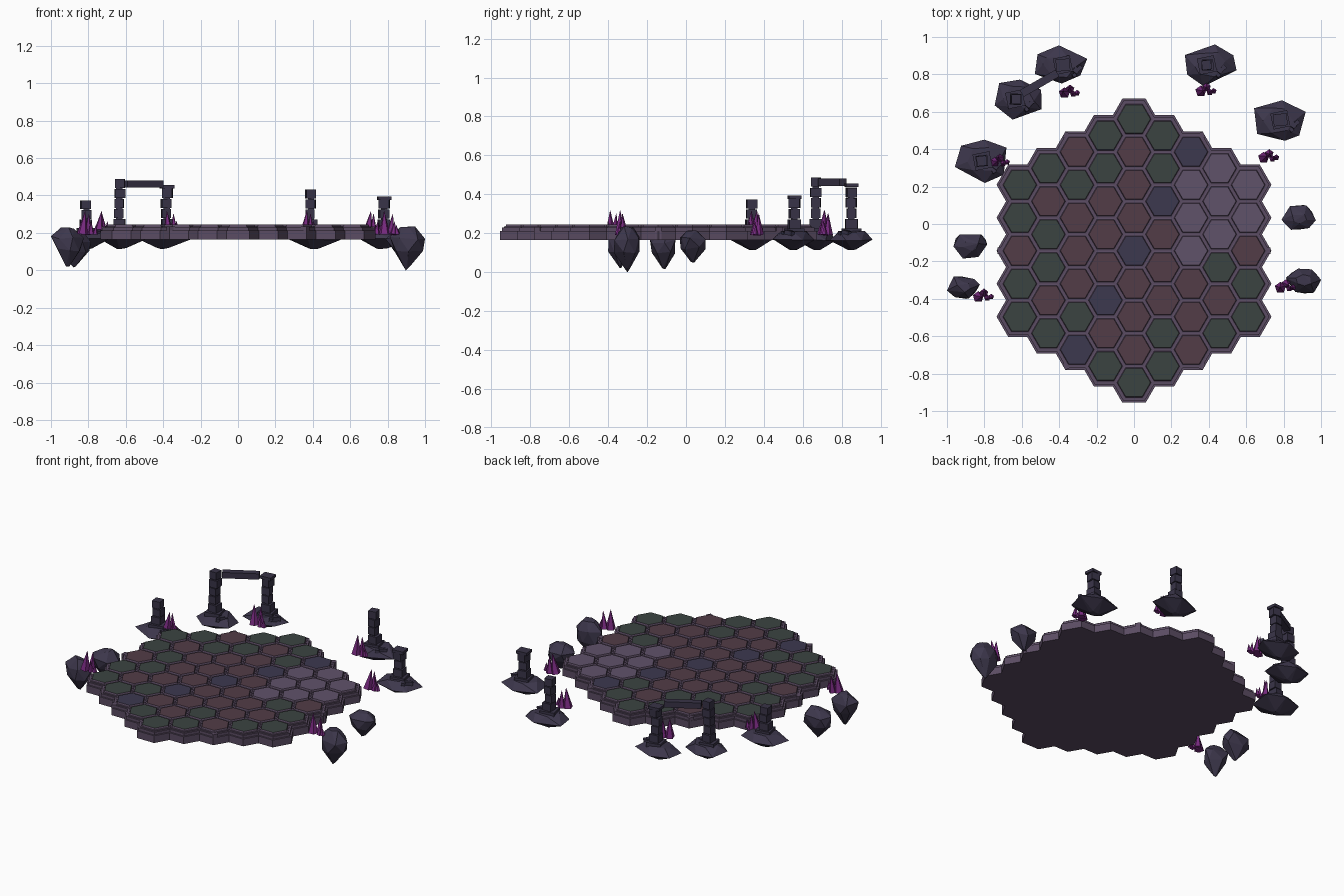
import bpy, bmesh, math, random
from mathutils import Vector, Matrix

random.seed(7)
old = bpy.data.objects.get("Cube")
if old:
    bpy.data.objects.remove(old, do_unlink=True)


def material(name, hex_code):
    srgb = [int(hex_code[i:i + 2], 16) / 255 for i in (0, 2, 4)]
    col = [c / 12.92 if c < 0.04 else ((c + 0.055) / 1.055) ** 2.4 for c in srgb] + [1]
    m = bpy.data.materials.new(name)
    m.use_nodes = True
    m.diffuse_color = col
    bsdf = m.node_tree.nodes["Principled BSDF"]
    bsdf.inputs["Base Color"].default_value = col
    bsdf.inputs["Roughness"].default_value = 0.9
    return m


MOSS = material("moss green", "3b4441")
CLAY = material("clay red", "523c47")
SLATE = material("slate blue", "3c384f")
VIOLET = material("pale violet", "60526a")
TRIM = material("trim violet", "5b4c63")
ROCK = material("rock", "3d374c")
PILLAR = material("pillar stone", "383347")
CRYSTAL = material("crystal magenta", "782a80")


def make(name, bm, *mats):
    bmesh.ops.recalc_face_normals(bm, faces=bm.faces)
    me = bpy.data.meshes.new(name)
    bm.to_mesh(me)
    bm.free()
    for m in mats:
        me.materials.append(m)
    ob = bpy.data.objects.new(name, me)
    bpy.context.collection.objects.link(ob)


# Hexagon board layout: one string per column, listed back to front
SIDE = 0.1017
PITCH = SIDE * math.sqrt(3)
MID_Y = -0.143
COLUMNS = ["ggrgg", "grggrg", "rgrrrgb", "ggrrrbrg", "grrrbrrrg",
           "ggbrrrgg", "bvvvrrr", "vvvgrg", "vvrgg"]
TILE_MATS = {"g": MOSS, "r": CLAY, "b": SLATE, "v": VIOLET}
cells = []
for c, column in enumerate(COLUMNS):
    for i, kind in enumerate(column):
        cells.append(((c - 4) * SIDE * 1.5,
                      MID_Y + ((len(column) - 1) / 2 - i) * PITCH, kind))


def hexagon(bm, x, y, z, r):
    return [bm.verts.new((x + r * math.cos(k * math.pi / 3),
                          y + r * math.sin(k * math.pi / 3), z)) for k in range(6)]


def bridge(bm, low, high):
    n = len(low)
    for k in range(n):
        bm.faces.new((low[k], low[(k + 1) % n], high[(k + 1) % n], high[k]))


# Tiles: bevelled violet collar with a coloured top
for kind, label in (("g", "moss"), ("r", "clay"), ("b", "slate"), ("v", "violet")):
    bm = bmesh.new()
    for x, y, k in cells:
        if k == kind:
            rings = [hexagon(bm, x, y, z, r) for z, r in
                     ((0.2, SIDE * 0.985), (0.234, SIDE * 0.985),
                      (0.235, SIDE * 0.9), (0.245, SIDE * 0.86))]
            for a, b in zip(rings, rings[1:]):
                bridge(bm, a, b)
            bm.faces.new(rings[-1]).material_index = 1
    make(label + "_tiles", bm, TRIM, TILE_MATS[kind])

# Outline of the whole board, from the merged cells
bm = bmesh.new()
for x, y, k in cells:
    bm.faces.new(hexagon(bm, x, y, 0, SIDE))
bmesh.ops.remove_doubles(bm, verts=bm.verts, dist=0.005)
edge = next(e for e in bm.edges if e.is_boundary)
loop = edge.link_loops[0]
start, outline = loop.vert, [loop.vert.co.copy()]
here = loop.link_loop_next.vert
while here != start:
    outline.append(here.co.copy())
    edge = next(e for e in here.link_edges if e.is_boundary and e != edge)
    here = edge.other_vert(here)
bm.free()


def grown(distance):
    n, out = len(outline), []
    for i, p in enumerate(outline):
        d1 = (p - outline[i - 1]).normalized()
        d2 = (outline[(i + 1) % n] - p).normalized()
        n1, n2 = Vector((d1.y, -d1.x, 0)), Vector((d2.y, -d2.x, 0))
        out.append(p + (n1 + n2) * distance / (1 + n1.dot(n2)))
    return out


# Stepped wall and flat underside
def tier(name, distance, z0, z1):
    bm = bmesh.new()
    low, high = ([bm.verts.new((p.x, p.y, z)) for p in grown(distance)] for z in (z0, z1))
    bridge(bm, low, high)
    bm.faces.new(low[::-1])
    bm.faces.new(high)
    make(name, bm, TRIM)


tier("wall_lower", 0.02, 0.165, 0.212)
tier("wall_upper", 0.01, 0.205, 0.23)


def add_box(bm, centre, size, turn=0.0, tilt=0.0):
    mat = (Matrix.Translation(centre) @ Matrix.Rotation(turn, 4, "Z")
           @ Matrix.Rotation(tilt, 4, "Y") @ Matrix.Diagonal((*size, 1)))
    bmesh.ops.create_cube(bm, size=1, matrix=mat)


# Small posts at the six corners of the wall
bm = bmesh.new()
for sx in (-1, 1):
    for x, y, turn in ((0.36, 0.472, 0.5), (0.36, -0.758, -0.5), (0.712, MID_Y, 0)):
        add_box(bm, (sx * x, y, 0.2), (0.034, 0.034, 0.066), sx * turn)
make("wall_posts", bm, TRIM)


# Faceted floating rocks
def rock(name, x, y, rx, ry, z0, z1, profile):
    pts = []
    for j, (h, r) in enumerate(profile):
        for k in range(6):
            a = (k + j * 0.5 + random.uniform(-0.25, 0.25)) * math.tau / 6
            rr = r * random.uniform(0.88, 1.08)
            pts.append([rr * math.cos(a), rr * math.sin(a), h + random.uniform(-0.05, 0.05)])
    for axis, c, half in ((0, x, rx), (1, y, ry), (2, z0 / 2 + z1 / 2, z1 / 2 - z0 / 2)):
        lo, hi = min(p[axis] for p in pts), max(p[axis] for p in pts)
        for p in pts:
            p[axis] = c + half * ((p[axis] - lo) / (hi - lo) * 2 - 1)
    bm = bmesh.new()
    for p in pts:
        bm.verts.new(p)
    hull = bmesh.ops.convex_hull(bm, input=bm.verts)
    loose = {v for v in hull["geom_interior"] + hull["geom_unused"]
             if isinstance(v, bmesh.types.BMVert)}
    bmesh.ops.delete(bm, geom=list(loose), context="VERTS")
    make(name, bm, ROCK)


BOULDER = ((0, 0.12), (0.42, 0.88), (0.74, 1), (1, 0.42))
ISLAND = ((0, 0.2), (0.55, 1), (1, 0.6))
for i, (x, y, rx, ry, z0, z1) in enumerate((
        (0.88, 0.035, 0.092, 0.066, 0.05, 0.215), (-0.875, -0.12, 0.09, 0.065, 0.015, 0.215),
        (-0.912, -0.34, 0.088, 0.06, 0.02, 0.23), (0.906, -0.305, 0.094, 0.066, 0, 0.235))):
    rock(f"boulder_{i + 1}", x, y, rx, ry, z0, z1, BOULDER)


# Islands carrying broken pillars of stacked blocks
def pillar(name, x, y, top, cap):
    bm = bmesh.new()
    add_box(bm, (x, y, 0.21), (0.092, 0.088, 0.03), 0.2)
    shaft_top = top - 0.016 if cap else top
    count = round((shaft_top - 0.222) / 0.054)
    step = (shaft_top - 0.222) / count
    for k in range(count):
        w = 0.06 if k == 0 else random.uniform(0.048, 0.056)
        add_box(bm, (x + random.uniform(-0.005, 0.005), y, 0.222 + step * (k + 0.5)),
                (w, w, step * 0.9), random.uniform(-0.15, 0.2))
    add_box(bm, (x, y, (0.222 + shaft_top) / 2), (0.034, 0.034, shaft_top - 0.23))
    if cap:
        add_box(bm, (x, y, top - 0.009), (0.074, 0.064, 0.018), 0.1)
    for dx, dy, s in ((0.07, -0.03, 0.03), (0.09, -0.015, 0.022), (0.06, -0.055, 0.02)):
        add_box(bm, (x + dx, y + dy, 0.2), (s, s, s), s * 30, 0.2)
    make(name, bm, PILLAR)


for i, (x, y, rx, ry, px, py, top, cap) in enumerate((
        (-0.39, 0.853, 0.14, 0.102, -0.38, 0.85, 0.455, True),
        (-0.62, 0.665, 0.125, 0.107, -0.635, 0.667, 0.49, False),
        (-0.82, 0.335, 0.138, 0.116, -0.81, 0.337, 0.375, False),
        (0.41, 0.848, 0.138, 0.112, 0.39, 0.85, 0.435, False),
        (0.78, 0.553, 0.138, 0.108, 0.782, 0.557, 0.395, True))):
    rock(f"island_{i + 1}", x, y, rx, ry, 0.113, 0.212, ISLAND)
    pillar(f"pillar_{i + 1}", px, py, top, cap)

# Level lintel bridging the pair of back pillars
bm = bmesh.new()
add_box(bm, (-0.505, 0.752, 0.462), (0.22, 0.042, 0.038), 0.52)
make("lintel", bm, PILLAR)

# Crystal clusters of thin spikes
for i, (x, y) in enumerate(((-0.36, 0.705), (0.37, 0.715), (0.705, 0.36),
                            (0.795, -0.335), (-0.82, -0.385), (-0.735, 0.335))):
    bm = bmesh.new()
    for dx, dy, r, h in ((-0.012, -0.005, 0.031, 0.125), (0.018, 0.016, 0.024, 0.11),
                         (0.035, -0.01, 0.018, 0.07), (0.056, -0.004, 0.016, 0.05)):
        mat = (Matrix.Translation((x + dx, y + dy, 0.192))
               @ Matrix.Rotation(random.uniform(-0.12, 0.15), 4, "Y")
               @ Matrix.Rotation(random.uniform(-0.1, 0.1), 4, "X")
               @ Matrix.Translation((0, 0, h / 2)))
        bmesh.ops.create_cone(bm, cap_ends=True, segments=5, radius1=r, radius2=0.001,
                              depth=h, matrix=mat)
    make(f"crystals_{i + 1}", bm, CRYSTAL)
